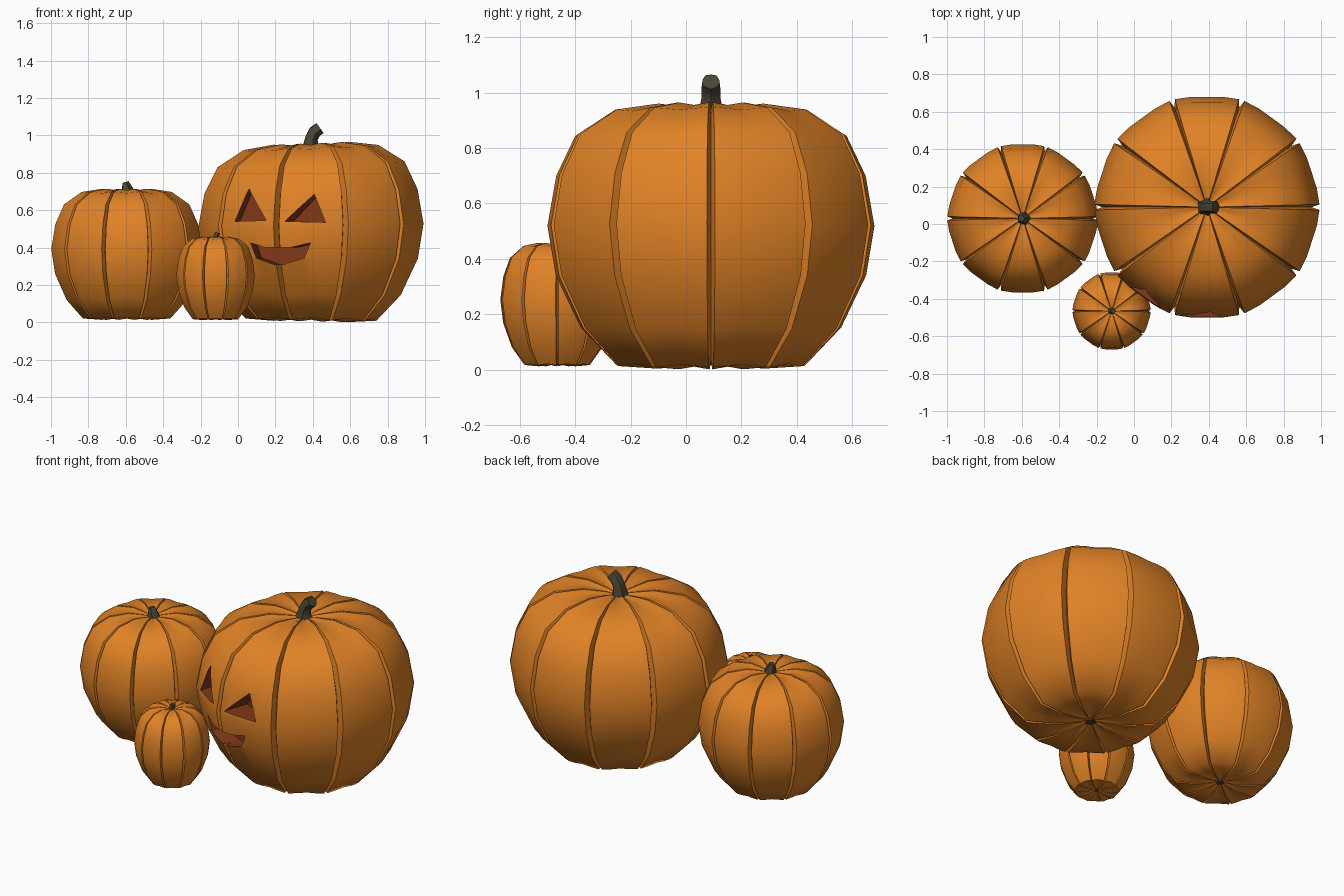
import bpy, bmesh, math
from mathutils import Vector

if "Cube" in bpy.data.objects:
    bpy.data.objects.remove(bpy.data.objects["Cube"])


def material(name, rgb):
    m = bpy.data.materials.new(name)
    m.diffuse_color = (*rgb, 1)
    m.use_nodes = True
    m.node_tree.nodes["Principled BSDF"].inputs["Base Color"].default_value = m.diffuse_color
    return m


ORANGE = material("pumpkin orange", (0.75, 0.225, 0.02))
INSIDE = material("carved red brown", (0.22, 0.04, 0.01))
STEM = material("stem olive grey", (0.065, 0.06, 0.035))


def finish(bm, name, mats):
    bmesh.ops.recalc_face_normals(bm, faces=bm.faces)
    me = bpy.data.meshes.new(name)
    bm.to_mesh(me)
    bm.free()
    for m in mats:
        me.materials.append(m)
    ob = bpy.data.objects.new(name, me)
    bpy.context.collection.objects.link(ob)
    return ob


def activate(ob):
    bpy.ops.object.select_all(action='DESELECT')
    ob.select_set(True)
    bpy.context.view_layer.objects.active = ob


def smooth(ob, deg):
    activate(ob)
    bpy.ops.object.shade_smooth_by_angle(angle=math.radians(deg))


def skin(bm, rings, low, high):
    # bridge closed rings and close both ends to a single point
    a, b = bm.verts.new(low), bm.verts.new(high)
    vs = [[bm.verts.new(p) for p in r] for r in rings]
    n = len(vs[0])
    for i in range(n):
        j = (i + 1) % n
        bm.faces.new((a, vs[0][j], vs[0][i]))
        bm.faces.new((b, vs[-1][i], vs[-1][j]))
        for r, s in zip(vs, vs[1:]):
            bm.faces.new((r[i], r[j], s[j], s[i]))


# lobe outline from the base up: radius, height
PROFILE = [(0.06, 0.022), (0.2, 0.005), (0.35, 0.015), (0.48, 0.15), (0.572, 0.34),
           (0.602, 0.52), (0.57, 0.7), (0.5, 0.845), (0.36, 0.935), (0.2, 0.958), (0.06, 0.943)]
LOBES = 10
# position across one lobe, radial scale (first entry is the groove)
ACROSS = [(0, 0.93), (0.04, 1.0), (0.27, 0.99), (0.5, 0.98), (0.73, 0.99), (0.96, 1.0)]


def pumpkin(name, x, y, z0, sr, sz, lean):
    bm = bmesh.new()
    rings = []
    for r, z in PROFILE:
        ring = []
        for k in range(LOBES):
            for f, s in ACROSS:
                a = math.tau * (k + f) / LOBES
                rr = r * s
                zz = 0.48 + (z - 0.48) * (s if f else 0.95)
                px, py = rr * math.cos(a), rr * math.sin(a)
                zz += px * lean * (zz - 0.3)
                ring.append((x + px * sr, y + py * sr, z0 + zz * sz))
        rings.append(ring)
    skin(bm, rings, (x, y, z0 + 0.035 * sz), (x, y, z0 + 0.925 * sz))
    return finish(bm, name, [ORANGE, INSIDE])


def stem(name, path, sides=10):
    # path entries: centre point, radius, ridge depth
    bm = bmesh.new()
    pts = [Vector(p[0]) for p in path]
    rings = []
    for i, (p, rad, ridge) in enumerate(path):
        d = pts[min(i + 1, len(pts) - 1)] - pts[max(i - 1, 0)]
        q = Vector((0, 0, 1)).rotation_difference(d)
        ring = []
        for k in range(sides):
            a = math.tau * k / sides
            rr = rad * (1 - ridge * (k % 2))
            ring.append(pts[i] + q @ Vector((rr * math.cos(a), rr * math.sin(a), 0)))
        rings.append(ring)
    skin(bm, rings, pts[0], pts[-1])
    smooth(finish(bm, name, [STEM]), 45)


# pumpkins
big = pumpkin("large_pumpkin", 0.39, 0.09, 0.0, 1.0, 1.0, 0.06)
left = pumpkin("medium_pumpkin", -0.595, 0.03, 0.01, 0.67, 0.735, 0.0)
small = pumpkin("small_pumpkin", -0.12, -0.465, 0.01, 0.348, 0.468, 0.0)

# carved face, cut as pockets around the groove at 252 degrees
ANG = math.radians(252)
OUT = Vector((math.cos(ANG), math.sin(ANG), 0))
SIDE = Vector((-math.sin(ANG), math.cos(ANG), 0))
AXIS = Vector((0.39, 0.09, 0))


def cutter(name, outline, floor):
    bm = bmesh.new()
    ends = [[bm.verts.new(AXIS + OUT * d + SIDE * s + Vector((0, 0, z))) for s, z in outline]
            for d in (floor, 0.8)]
    bm.faces.new(ends[0])
    bm.faces.new(ends[1])
    n = len(outline)
    for i in range(n):
        j = (i + 1) % n
        bm.faces.new((ends[0][i], ends[0][j], ends[1][j], ends[1][i]))
    for f in bm.faces:
        f.material_index = 1
    ob = finish(bm, name, [ORANGE, INSIDE])
    ob.hide_render = True
    return ob


cutters = [
    cutter("left_eye_cutter", [(-0.255, 0.54), (-0.06, 0.545), (-0.18, 0.715)], 0.44),
    cutter("right_eye_cutter", [(0.045, 0.54), (0.255, 0.535), (0.19, 0.685)], 0.44),
    cutter("mouth_cutter", [(-0.16, 0.425), (-0.13, 0.345), (-0.03, 0.31), (0.03, 0.31),
                            (0.14, 0.345), (0.175, 0.425), (0.07, 0.4), (-0.07, 0.4)], 0.45),
]
for c in cutters:
    activate(big)
    m = big.modifiers.new("carve", 'BOOLEAN')
    m.operation = 'DIFFERENCE'
    m.solver = 'EXACT'
    m.object = c
    bpy.ops.object.modifier_apply(modifier=m.name)
    bpy.data.objects.remove(c)

for ob in (big, left, small):
    smooth(ob, 45)

# stems
stem("large_stem", [((0.385, 0.09, 0.915), 0.062, 0.3), ((0.385, 0.09, 0.945), 0.044, 0.15),
                    ((0.392, 0.09, 0.985), 0.036, 0.1), ((0.41, 0.09, 1.02), 0.036, 0.08),
                    ((0.438, 0.09, 1.04), 0.034, 0.08)])
stem("medium_stem", [((-0.59, 0.03, 0.68), 0.045, 0.25), ((-0.59, 0.03, 0.705), 0.034, 0.12),
                     ((-0.603, 0.03, 0.75), 0.018, 0.1)])
stem("small_stem", [((-0.12, -0.465, 0.435), 0.026, 0.25), ((-0.118, -0.465, 0.455), 0.016, 0.12),
                    ((-0.11, -0.465, 0.48), 0.014, 0.1)])

# dark blossom scars under each pumpkin
for nm, x, y, z, r in (("large_base_scar", 0.39, 0.09, 0.02, 0.035),
                       ("medium_base_scar", -0.595, 0.03, 0.024, 0.024),
                       ("small_base_scar", -0.12, -0.465, 0.018, 0.013)):
    stem(nm, [((x, y, z), r, 0.3), ((x, y, z + 0.02), r * 0.8, 0.3)])
